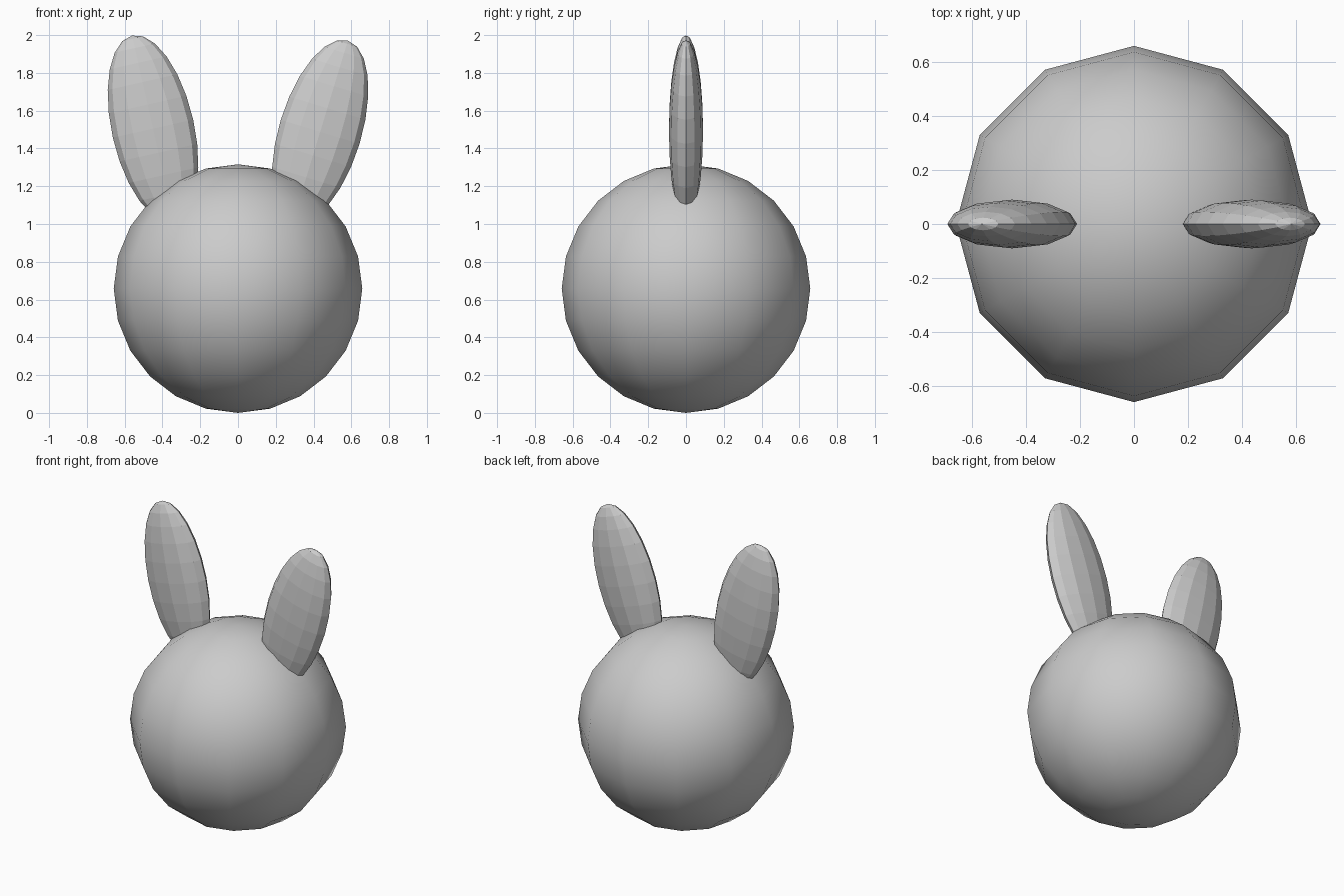
import bpy
import math

if "Cube" in bpy.data.objects:
    bpy.data.objects.remove(bpy.data.objects["Cube"], do_unlink=True)

# Single plain grey for every part
grey = bpy.data.materials.new("plain grey")
grey.use_nodes = True
colour = (0.6, 0.6, 0.6, 1.0)
grey.diffuse_color = colour
grey.node_tree.nodes["Principled BSDF"].inputs["Base Color"].default_value = colour


def ellipsoid(name, centre, radii, tilt=0.0, smooth=False):
    """Twelve-sided sphere, stretched and leaned sideways by tilt degrees."""
    bpy.ops.mesh.primitive_uv_sphere_add(segments=12, ring_count=12, radius=1.0,
                                         location=centre,
                                         rotation=(0, math.radians(tilt), 0))
    obj = bpy.context.object
    obj.name = name
    obj.scale = radii
    obj.data.materials.append(grey)
    if smooth:
        bpy.ops.object.shade_smooth()
    else:
        bpy.ops.object.shade_flat()
    return obj


# Round smooth head
ellipsoid("head", (0, 0, 0.658), (0.658, 0.658, 0.658), smooth=True)

# Flattened, faceted ears leaning outwards, the left one a little further
EAR = (0.218, 0.09, 0.505)
ellipsoid("right_ear", (-0.45, 0, 1.505), EAR, tilt=-12.7)
ellipsoid("left_ear", (0.435, 0, 1.488), EAR, tilt=16.9)
